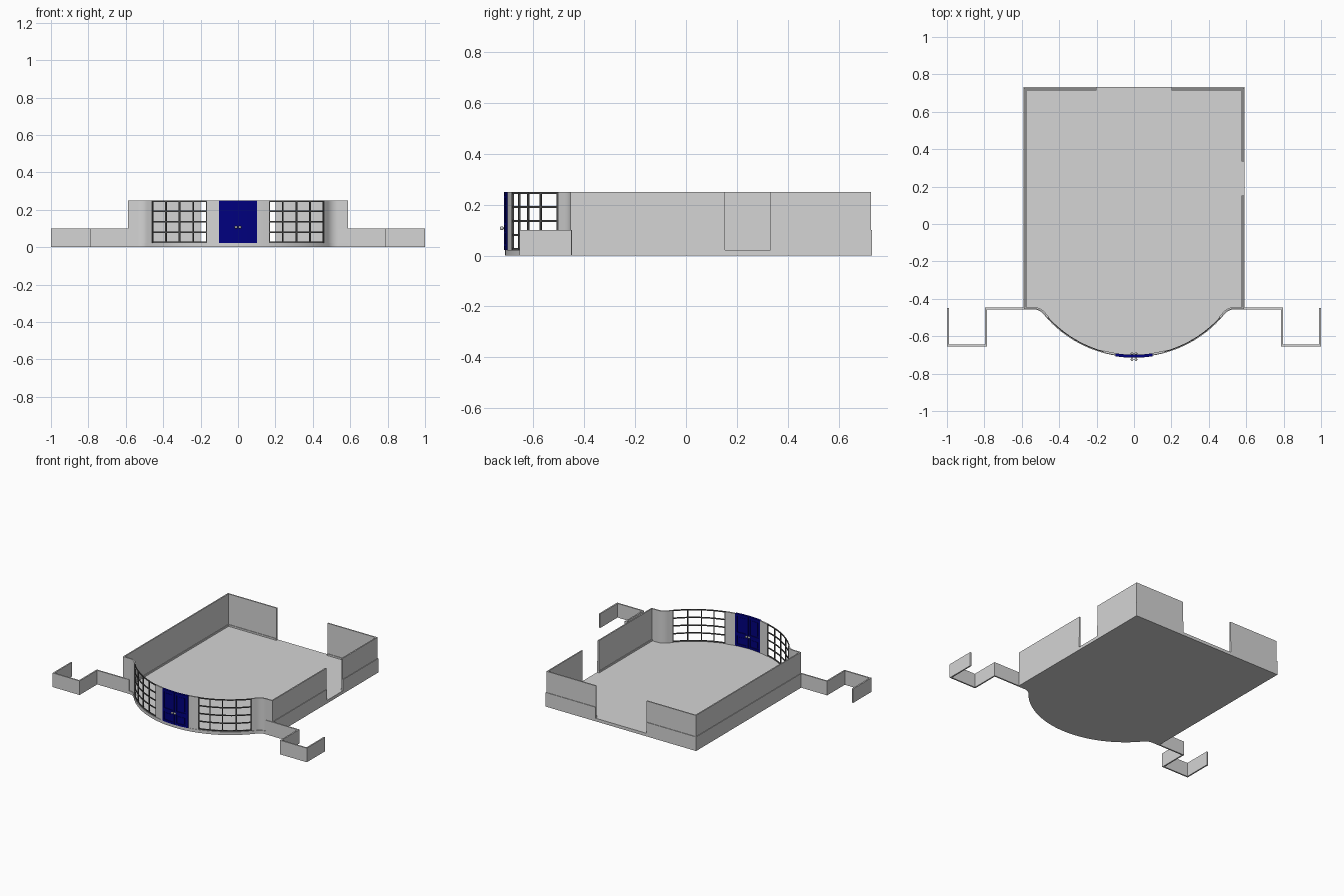
import bpy, bmesh, math
from mathutils import Vector

if "Cube" in bpy.data.objects:
    bpy.data.objects.remove(bpy.data.objects["Cube"])

R, CY, RF = 0.627, -0.084, 0.065          # bow front radius, its centre y, flare radius
XE = 0.485                                # x where the bow meets the flare
T = math.asin(XE / R)
FX, FC = (R + RF) * math.sin(T), CY - (R + RF) * math.cos(T)
FY = FC + RF                              # y of the straight front wall
W, B, FLOOR, TOP = 0.592, 0.732, 0.022, 0.25


def material(name, rgb):
    m = bpy.data.materials.new(name)
    m.diffuse_color = (*rgb, 1)
    m.use_nodes = True
    m.node_tree.nodes["Principled BSDF"].inputs["Base Color"].default_value = m.diffuse_color
    return m


GREY = material("wall grey", (0.66, 0.66, 0.66))
DARK = material("window frame dark grey", (0.09, 0.09, 0.09))
BLUE = material("door navy blue", (0.0, 0.0, 0.21))
METAL = material("handle light grey", (0.62, 0.62, 0.62))


def arc(x0, x1, n):
    xs = [x0 + (x1 - x0) * i / n for i in range(n + 1)]
    return [(x, CY - math.sqrt(R * R - x * x)) for x in xs]


def flare_curve():
    """Reverse curve from the bow into the straight wall."""
    angles = [T * (1 - i / 8) for i in range(1, 9)]
    return [(FX - RF * math.sin(a), FC + RF * math.cos(a)) for a in angles]


def offset(path, d):
    """Shift an open path to its left with mitred corners."""
    p = [Vector(q) for q in path]
    dirs = [(b - a).normalized() for a, b in zip(p, p[1:])]
    out = []
    for i, q in enumerate(p):
        u, v = dirs[max(i - 1, 0)], dirs[min(i, len(dirs) - 1)]
        n1, n2 = Vector((-u.y, u.x)), Vector((-v.y, v.x))
        out.append(q + (n1 + n2) * d / (1 + n1.dot(n2)))
    return out


def finish(name, bm, mat):
    bmesh.ops.recalc_face_normals(bm, faces=bm.faces)
    me = bpy.data.meshes.new(name)
    bm.to_mesh(me)
    bm.free()
    me.materials.append(mat)
    me.shade_smooth()
    me.set_sharp_from_angle(angle=math.radians(30))
    ob = bpy.data.objects.new(name, me)
    bpy.context.collection.objects.link(ob)
    return ob


def wall(name, path, d0, d1, z0, z1, mat=GREY, side=1):
    """Wall following a path between two offsets; side=-1 mirrors it in x."""
    bm = bmesh.new()
    rings = []
    for a, b in zip(offset(path, d0), offset(path, d1)):
        rings.append([bm.verts.new((q.x * side, q.y, z))
                      for q, z in ((a, z0), (b, z0), (b, z1), (a, z1))])
    for r, s in zip(rings, rings[1:]):
        for k in range(4):
            bm.faces.new((r[k], r[(k + 1) % 4], s[(k + 1) % 4], s[k]))
    bm.faces.new(rings[0])
    bm.faces.new(rings[-1])
    return finish(name, bm, mat)


# floor slab following the whole outline
half = arc(0, XE, 20) + flare_curve() + [(W, FY), (W, B)]
outline = half + [(-x, y) for x, y in reversed(half[1:])]
bm = bmesh.new()
low = bm.faces.new([bm.verts.new((x, y, 0)) for x, y in outline])
ext = bmesh.ops.extrude_face_region(bm, geom=[low], use_keep_orig=True)
bmesh.ops.translate(bm, vec=(0, 0, FLOOR),
                    verts=[v for v in ext["geom"] if isinstance(v, bmesh.types.BMVert)])
finish("floor", bm, GREY)

# room walls: thin upper wall plus a wider outer plinth; the right side has a doorway
right_front = [(W, FY), (W, 0.153)]
right_back = [(W, 0.333), (W, B), (0.2, B)]
left_all = [(W, FY), (W, B), (0.2, B)]
bow_end = arc(0.465, XE, 3) + flare_curve()
for name, path, curve, side in (("right_front", right_front, True, 1),
                                ("right_back", right_back, False, 1),
                                ("left", left_all, True, -1)):
    full = (bow_end if curve else []) + path
    base = ([(FX, FY)] if curve else []) + path
    wall(name + "_wall", full, 0.004, 0.013, FLOOR, TOP, side=side)
    wall(name + "_plinth", base, 0, 0.009, FLOOR, 0.10, side=side)
    wall(name + "_baseboard", path, 0.012, 0.017, FLOOR, 0.034, side=side)

wing = [(W - 0.004, FY), (0.787, FY), (0.787, -0.655), (1, -0.655), (1, -0.45)]
bars = [0.169 + i * 0.0732 for i in range(5)]
for side, tag in ((1, "right"), (-1, "left")):
    # low garden wall
    wall(tag + "_garden_wall", wing, 0, 0.01, 0, 0.10, side=side)
    # pier between door and window
    wall(tag + "_door_pier", arc(0.1, 0.165, 4), 0.002, 0.013, FLOOR, TOP, side=side)
    # curved window grid, open between the bars
    for i, x in enumerate(bars):
        wall(f"{tag}_window_upright_{i}", arc(x - 0.0035, x + 0.0035, 1),
             0.003, 0.010, FLOOR, TOP, DARK, side)
    for i in range(5):
        z = FLOOR + i * (TOP - FLOOR - 0.008) / 4
        wall(f"{tag}_window_rail_{i}", arc(0.165, 0.465, 12),
             0.004, 0.009, z, z + 0.008, DARK, side)
    # door leaf with raised stiles, rails and two panels
    wall(tag + "_door_leaf", arc(0.001, 0.1, 6), 0.001, 0.007, FLOOR, TOP, BLUE, side)
    for i, (a, b) in enumerate(((0.001, 0.016), (0.085, 0.1))):
        wall(f"{tag}_door_stile_{i}", arc(a, b, 2), -0.004, 0.012, FLOOR, TOP, BLUE, side)
    for i, (a, b) in enumerate(((FLOOR, 0.037), (0.095, 0.12), (0.235, TOP))):
        wall(f"{tag}_door_rail_{i}", arc(0.016, 0.085, 5), -0.004, 0.012, a, b, BLUE, side)
    for i, (a, b) in enumerate(((0.046, 0.086), (0.129, 0.226))):
        wall(f"{tag}_door_panel_{i}", arc(0.025, 0.076, 4), -0.001, 0.009, a, b, BLUE, side)
    # door knobs on both faces
    for y, face in ((-0.7245, "outer"), (-0.692, "inner")):
        bpy.ops.mesh.primitive_uv_sphere_add(segments=16, ring_count=8, radius=0.0075,
                                             location=(side * 0.0105, y, 0.107))
        knob = bpy.context.object
        knob.name = f"{tag}_{face}_knob"
        knob.data.materials.append(METAL)
        knob.data.shade_smooth()
    bpy.ops.mesh.primitive_cylinder_add(vertices=12, radius=0.003, depth=0.03,
                                        location=(side * 0.0105, -0.708, 0.107),
                                        rotation=(math.pi / 2, 0, 0))
    stem = bpy.context.object
    stem.name = tag + "_knob_stem"
    stem.data.materials.append(METAL)
